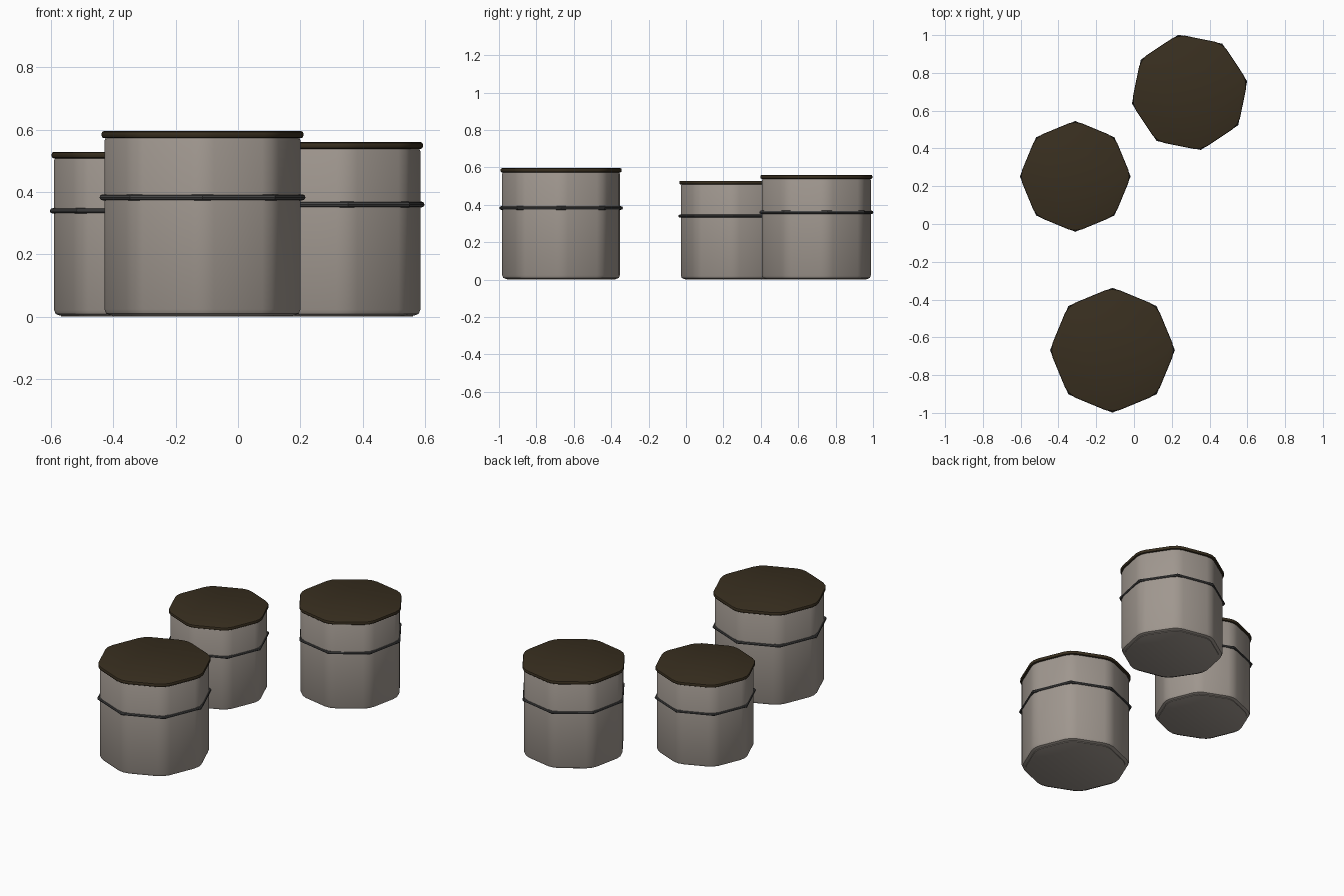
import bpy, bmesh, math

if "Cube" in bpy.data.objects:
    bpy.data.objects.remove(bpy.data.objects["Cube"])


def material(name, rgb):
    m = bpy.data.materials.new(name)
    m.diffuse_color = (*rgb, 1)
    m.use_nodes = True
    m.node_tree.nodes["Principled BSDF"].inputs["Base Color"].default_value = m.diffuse_color
    return m


STONE = material("warm_grey", (0.35, 0.31, 0.275))
WOOD = material("dark_brown", (0.04, 0.028, 0.014))
IRON = material("dark_grey", (0.06, 0.06, 0.06))


def finish(obj, mat, loc, turn, scale):
    obj.location = (loc[0], loc[1], 0)
    obj.rotation_euler.z = math.radians(turn)
    obj.scale = (scale,) * 3
    obj.data.materials.append(mat)
    bpy.ops.object.select_all(action='DESELECT')
    obj.select_set(True)
    bpy.context.view_layer.objects.active = obj
    bpy.ops.object.shade_smooth_by_angle(angle=math.radians(30))


def octagon_prism(name, radius, z0, z1, corner, rim):
    """Eight-sided prism with rounded uprights, then rounded rims."""
    bm = bmesh.new()
    bmesh.ops.create_cone(bm, cap_ends=True, segments=8, radius1=radius,
                          radius2=radius, depth=z1 - z0)
    bmesh.ops.translate(bm, verts=bm.verts, vec=(0, 0, (z0 + z1) / 2))
    uprights = [e for e in bm.edges if abs(e.verts[0].co.z - e.verts[1].co.z) > 1e-4]
    bmesh.ops.bevel(bm, geom=uprights, offset=corner, segments=2, profile=0.5,
                    affect='EDGES')
    rims = [e for e in bm.edges if abs(e.verts[0].co.z - e.verts[1].co.z) < 1e-4]
    bmesh.ops.bevel(bm, geom=rims, offset=rim, segments=2, profile=0.5,
                    affect='EDGES')
    mesh = bpy.data.meshes.new(name)
    bm.to_mesh(mesh)
    bm.free()
    obj = bpy.data.objects.new(name, mesh)
    bpy.context.collection.objects.link(obj)
    return obj


# Each barrel: name, centre, turn in degrees, uniform scale
barrels = [("front_barrel", (-0.114, -0.668), 0, 1.0),
           ("left_barrel", (-0.311, 0.252), 0, 0.887),
           ("back_barrel", (0.294, 0.697), 11, 0.94)]

for name, loc, turn, s in barrels:
    # Body and overhanging lid
    body = octagon_prism(name + "_body", 0.324, 0.004, 0.585, 0.04, 0.02)
    finish(body, STONE, loc, turn, s)
    base = octagon_prism(name + "_base", 0.298, 0.0, 0.02, 0.035, 0.002)
    finish(base, STONE, loc, turn, s)
    lid = octagon_prism(name + "_lid", 0.333, 0.573, 0.596, 0.04, 0.008)
    finish(lid, WOOD, loc, turn, s)
    # Hoop around the body
    bpy.ops.mesh.primitive_torus_add(major_segments=8, minor_segments=8,
                                     major_radius=0.321, minor_radius=0.0095)
    hoop = bpy.context.object
    hoop.name = name + "_hoop"
    finish(hoop, IRON, loc, turn, s)
    hoop.location.z = 0.383 * s
